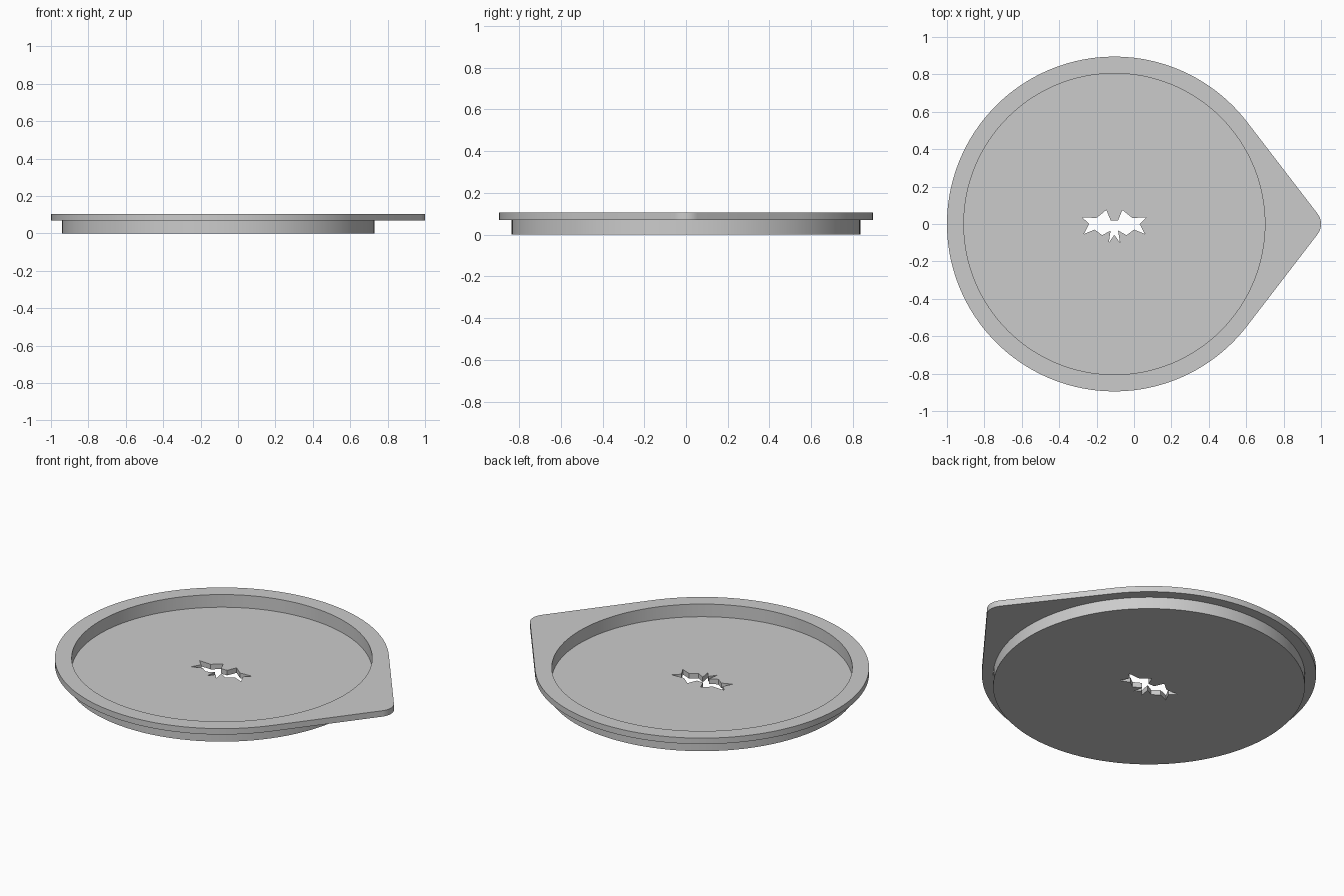
import bpy, bmesh
from math import sin, cos, acos, pi, radians

cube = bpy.data.objects.get("Cube")
if cube:
    bpy.data.objects.remove(cube, do_unlink=True)

CX = -0.105           # centre of the round dish
RIM, OUTER, INNER = 0.895, 0.835, 0.805
TOP, LEDGE, FLOOR = 0.105, 0.07, 0.03
TIP = 0.09            # corner radius of the pouring tip


def arc(cx, r, a0, a1, n):
    return [(cx + r * cos(a0 + (a1 - a0) * i / n), r * sin(a0 + (a1 - a0) * i / n))
            for i in range(n + 1)]


def circle(r):
    return arc(CX, r, 0, 2 * pi, 128)[:-1]


# Rim outline: big circle joined to a small rounded tip by tangent lines
tip_x = 1 - TIP
t = acos((RIM - TIP) / (tip_x - CX))
rim = arc(CX, RIM, t, 2 * pi - t, 112) + arc(tip_x, TIP, -t, t, 12)

# Winged cutout, mirrored about the dish centre
half = [(0.02, 0.02), (0.043, 0.075), (0.096, 0.032), (0.172, 0.036), (0.135, 0.0),
        (0.163, -0.053), (0.105, -0.03), (0.065, -0.06), (0.02, -0.035), (0.03, -0.1)]
wings = ([(CX + x, y) for x, y in half] + [(CX, -0.058)]
         + [(CX - x, y) for x, y in reversed(half)])

bm = bmesh.new()


def loop(points, z):
    verts = [bm.verts.new((x, y, z)) for x, y in points]
    edges = [bm.edges.new((v, verts[i - 1])) for i, v in enumerate(verts)]
    return verts, edges


def wall(a, b):
    for i in range(len(a[0])):
        bm.faces.new((a[0][i - 1], a[0][i], b[0][i], b[0][i - 1]))


def fill(a, b, up):
    bmesh.ops.triangle_fill(bm, use_beauty=True, use_dissolve=False,
                            edges=a[1] + b[1], normal=(0, 0, up))


base_low, base_high = loop(circle(OUTER), 0), loop(circle(OUTER), LEDGE)
rim_low, rim_high = loop(rim, LEDGE), loop(rim, TOP)
well_high, well_low = loop(circle(INNER), TOP), loop(circle(INNER), FLOOR)
hole_high, hole_low = loop(wings, FLOOR), loop(wings, 0)

# Flat areas: underside, ledge, rim top and floor
fill(base_low, hole_low, -1)
fill(base_high, rim_low, -1)
fill(rim_high, well_high, 1)
fill(well_low, hole_high, 1)
# Upright walls
wall(base_low, base_high)
wall(rim_low, rim_high)
wall(well_high, well_low)
wall(hole_high, hole_low)
bmesh.ops.recalc_face_normals(bm, faces=bm.faces)

mesh = bpy.data.meshes.new("dish")
bm.to_mesh(mesh)
bm.free()
dish = bpy.data.objects.new("dish", mesh)
bpy.context.collection.objects.link(dish)

# Plain grey material
grey = bpy.data.materials.new("plain grey")
grey.use_nodes = True
colour = (0.6, 0.6, 0.6, 1)
grey.diffuse_color = colour
grey.node_tree.nodes["Principled BSDF"].inputs["Base Color"].default_value = colour
mesh.materials.append(grey)

bpy.context.view_layer.objects.active = dish
dish.select_set(True)
bpy.ops.object.shade_smooth_by_angle(angle=radians(30))
